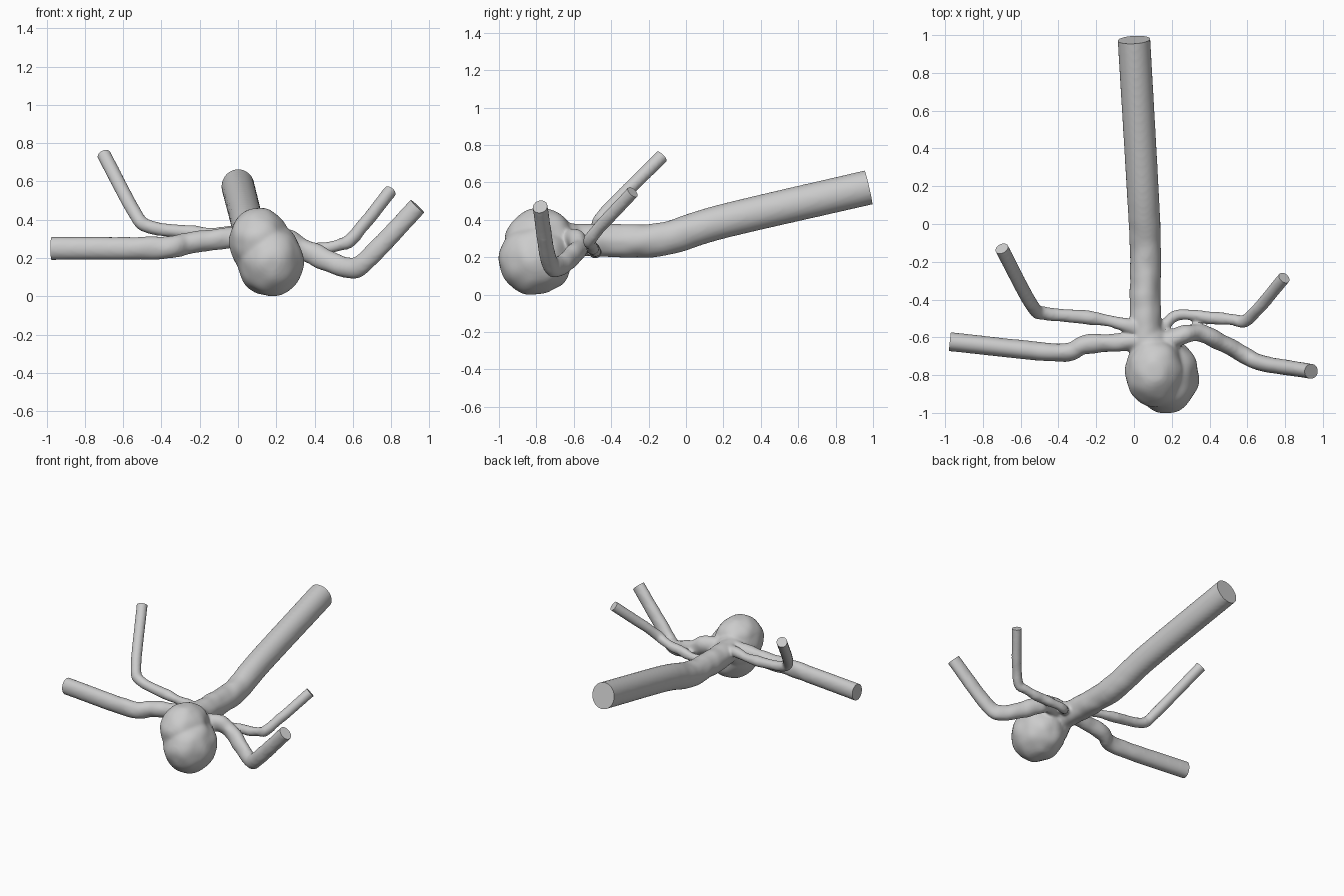
import bpy, bmesh, math
from mathutils import Vector, Matrix, noise

if "Cube" in bpy.data.objects:
    bpy.data.objects.remove(bpy.data.objects["Cube"])

SEG = 28


def spline(pts, steps=8):
    """Catmull-Rom through the control points."""
    v = [Vector(p) for p in pts]
    v = [2 * v[0] - v[1]] + v + [2 * v[-1] - v[-2]]
    out = []
    for a, b, c, d in zip(v, v[1:], v[2:], v[3:]):
        for i in range(steps):
            t = i / steps
            out.append(.5 * (2 * b + (c - a) * t + (2 * a - 5 * b + 4 * c - d) * t * t
                             + (3 * b - a - 3 * c + d) * t ** 3))
    return out + [v[-2]]


def add_tube(bm, pts, r_in, r_tip, tall):
    """Tapering elliptical tube; overshoots its tip, which is trimmed flat later."""
    p = spline(pts)
    tip = p[-1]
    axis = (tip - p[-2]).normalized()
    p.append(tip + axis * 0.06)
    rings = []
    for i, c in enumerate(p):
        t = (p[min(i + 1, len(p) - 1)] - p[max(i - 1, 0)]).normalized()
        r = r_in + (r_tip - r_in) * i / (len(p) - 1)
        side = t.cross(Vector((0, 0, 1))).normalized()
        up = side.cross(t) * tall
        rings.append([bm.verts.new(c + (side * math.cos(a) + up * math.sin(a)) * r)
                      for a in (2 * math.pi * k / SEG for k in range(SEG))])
    for r, s in zip(rings, rings[1:]):
        for k in range(SEG):
            j = (k + 1) % SEG
            bm.faces.new((r[k], r[j], s[j], s[k]))
    bm.faces.new(rings[0][::-1])
    bm.faces.new(rings[-1])
    return tip, axis


def add_blob(bm, centre, radii):
    m = Matrix.Translation(centre) @ Matrix.Diagonal((*radii, 1))
    bmesh.ops.create_icosphere(bm, subdivisions=4, radius=1, matrix=m)


bm = bmesh.new()
tips = []
# main trunk
path = [(.07, -.66, .29), (.06, -.4, .285), (.06, -.12, .295), (.045, .2, .39), (0, .975, .57)]
tips.append(add_tube(bm, path, .078, .085, 1.08))
# left upper branch
path = [(.05, -.56, .33), (-.2, -.5, .33), (-.46, -.475, .36), (-.54, -.43, .435), (-.7, -.13, .735)]
tips.append(add_tube(bm, path, .032, .036, 1))
# left lower branch
path = [(.05, -.62, .31), (-.25, -.637, .275), (-.4, -.68, .25), (-.975, -.623, .247)]
tips.append(add_tube(bm, path, .045, .049, 1.22))
# right upper branch
path = [(.1, -.6, .29), (.17, -.53, .25), (.25, -.48, .225), (.52, -.507, .262),
        (.61, -.497, .315), (.795, -.285, .545)]
tips.append(add_tube(bm, path, .029, .033, 1.05))
# right lower branch
path = [(.13, -.64, .29), (.27, -.583, .28), (.37, -.585, .23), (.58, -.69, .145),
        (.68, -.737, .195), (.938, -.78, .467)]
tips.append(add_tube(bm, path, .048, .038, 1.26))
# round sac and its neck
add_blob(bm, (.11, -.78, .285), (.155, .185, .175))
add_blob(bm, (.17, -.805, .185), (.172, .195, .187))
add_blob(bm, (.09, -.63, .29), (.09, .09, .09))

bmesh.ops.recalc_face_normals(bm, faces=bm.faces)
mesh = bpy.data.meshes.new("branched_vessel")
bm.to_mesh(mesh)
bm.free()
vessel = bpy.data.objects.new("branched_vessel", mesh)
bpy.context.collection.objects.link(vessel)
bpy.context.view_layer.objects.active = vessel
vessel.select_set(True)

# fuse everything into one skin and soften the joins
fuse = vessel.modifiers.new("fuse", 'REMESH')
fuse.mode = 'VOXEL'
fuse.voxel_size = 0.011
soften = vessel.modifiers.new("soften", 'SMOOTH')
soften.factor = 0.5
soften.iterations = 8
for name in ("fuse", "soften"):
    bpy.ops.object.modifier_apply(modifier=name)

bm = bmesh.new()
bm.from_mesh(vessel.data)

# gentle organic lumps around the sac and inner branches
bm.normal_update()
for v, n in [(v, v.normal.copy()) for v in bm.verts]:
    fade = max(0, min(1, 1.6 - 2 * (v.co - Vector((.1, -.65, .27))).length))
    v.co += n * (0.002 + 0.009 * fade * noise.noise(v.co * 11))

# trim the vessel tips flat and cap them
for tip, axis in tips:
    faces = [f for f in bm.faces if (f.calc_center_median() - tip).length < 0.17]
    geom = faces + list({e for f in faces for e in f.edges}) + list({v for f in faces for v in f.verts})
    bmesh.ops.bisect_plane(bm, geom=geom, plane_co=tip, plane_no=axis, clear_outer=True)
    bmesh.ops.holes_fill(bm, edges=[e for e in bm.edges if e.is_boundary], sides=0)

# rest the sac on the ground
low = min(v.co.z for v in bm.verts)
bmesh.ops.translate(bm, verts=bm.verts, vec=(0, 0, -low))
bmesh.ops.recalc_face_normals(bm, faces=bm.faces)
bm.to_mesh(vessel.data)
bm.free()
bpy.ops.object.shade_smooth_by_angle(angle=math.radians(45))
